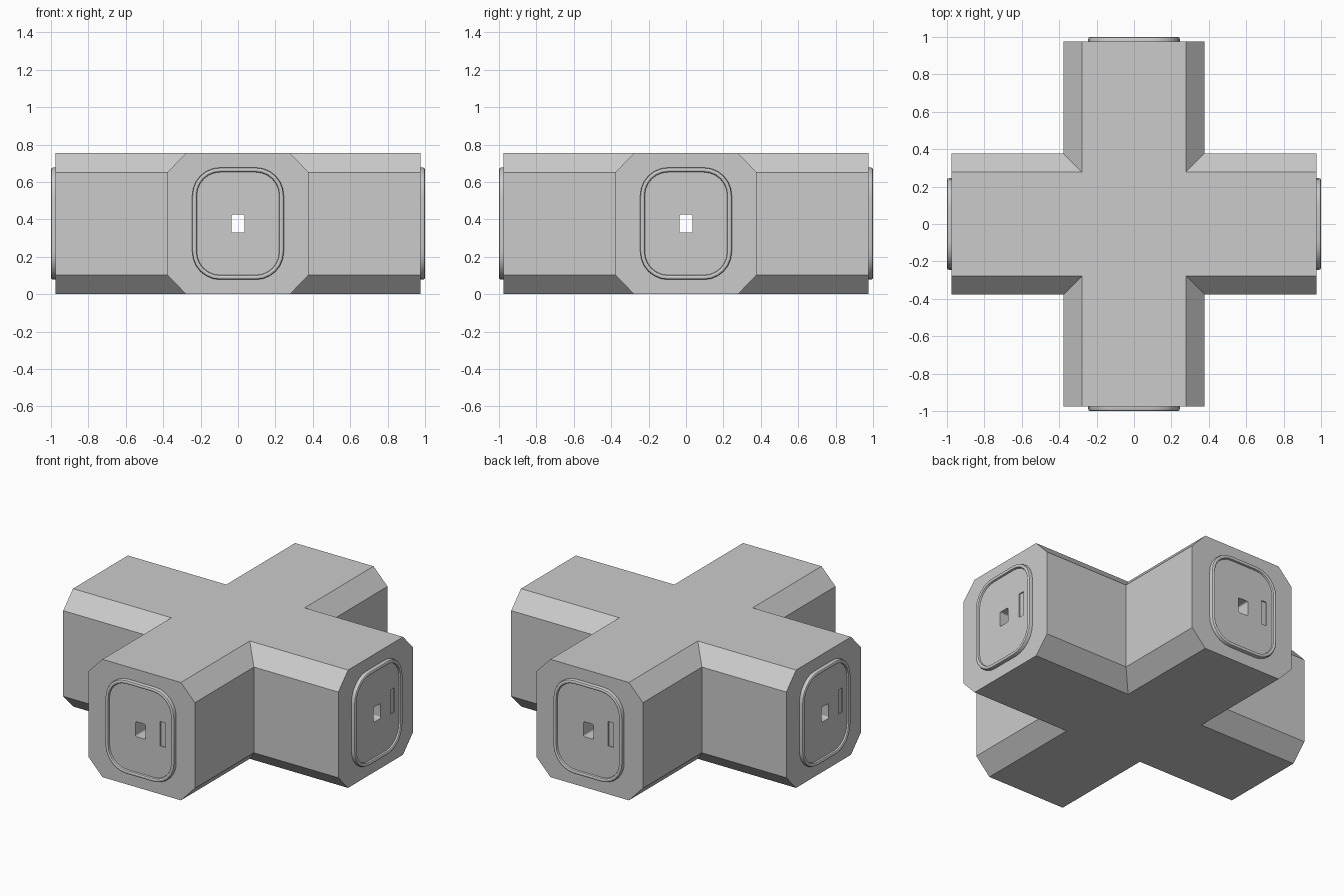
import bpy, bmesh, math

if "Cube" in bpy.data.objects:
    bpy.data.objects.remove(bpy.data.objects["Cube"])

H = 0.755          # total height
MID = H / 2
END = 0.975        # reach of the arms, before the collars

grey = bpy.data.materials.new("plain grey")
grey.diffuse_color = (0.6, 0.6, 0.6, 1)
grey.use_nodes = True
grey.node_tree.nodes["Principled BSDF"].inputs["Base Color"].default_value = grey.diffuse_color


def loft(name, rings, closed=False):
    """Skin equal-length rings; cap the ends or join last to first."""
    bm = bmesh.new()
    vs = [[bm.verts.new(p) for p in r] for r in rings]
    n = len(rings[0])
    pairs = list(zip(vs, vs[1:])) + ([(vs[-1], vs[0])] if closed else [])
    for a, b in pairs:
        for i in range(n):
            j = (i + 1) % n
            bm.faces.new((a[i], a[j], b[j], b[i]))
    if not closed:
        bm.faces.new(vs[0])
        bm.faces.new(vs[-1])
    bmesh.ops.recalc_face_normals(bm, faces=bm.faces)
    bmesh.ops.dissolve_limit(bm, angle_limit=0.001, verts=bm.verts,
                             edges=bm.edges) if not closed else None
    mesh = bpy.data.meshes.new(name)
    bm.to_mesh(mesh)
    bm.free()
    mesh.materials.append(grey)
    ob = bpy.data.objects.new(name, mesh)
    bpy.context.collection.objects.link(ob)
    return ob


def cross(w, z):
    """Plus-shaped outline with arm half width w."""
    pts = []
    for k in range(4):
        c, s = [(1, 0), (0, 1), (-1, 0), (0, -1)][k]
        for x, y in ((END, -w), (END, w), (w, w)):
            pts.append((x * c - y * s, x * s + y * c, z))
    return pts


def rounded(hw, hh, r, d, seg=6):
    """Rounded rectangle facing the front at distance d."""
    pts = []
    for k, (sx, sz) in enumerate(((1, 1), (-1, 1), (-1, -1), (1, -1))):
        for i in range(seg + 1):
            a = math.pi / 2 * (k + i / seg)
            pts.append((sx * (hw - r) + r * math.cos(a), -d,
                        MID + sz * (hh - r) + r * math.sin(a)))
    return pts


def cut(ob, cutter):
    """Subtract the cutter for good and remove it."""
    m = ob.modifiers.new("cut", "BOOLEAN")
    m.operation, m.solver, m.object = "DIFFERENCE", "EXACT", cutter
    bpy.ops.object.select_all(action="DESELECT")
    ob.select_set(True)
    bpy.context.view_layer.objects.active = ob
    bpy.ops.object.modifier_apply(modifier=m.name)
    bpy.data.objects.remove(cutter)


def box(name, x0, x1, y0, y1, z0, z1):
    return loft(name, [[(x0, y0, z), (x1, y0, z), (x1, y1, z), (x0, y1, z)]
                       for z in (z0, z1)])


# Cross body with chamfered long edges
body = loft("cross_body", [cross(0.278, 0), cross(0.377, 0.103),
                           cross(0.377, H - 0.103), cross(0.278, H)])

# Narrow tunnels running through both pairs of arms
HW, HH, HR = 0.036, 0.048, 0.01
tunnel = loft("tunnel_cutter", [rounded(HW, HH, HR, 1.2), rounded(HW, HH, HR, -1.2)])
cut(body, tunnel)
tunnel = loft("tunnel_cutter", [[(-y, x, z) for x, y, z in rounded(HW, HH, HR, d)]
                                for d in (1.2, -1.2)])
cut(body, tunnel)

# End collar: raised rounded rim around a lower panel with a centre hole
steps = [(0.0, 0.974), (0.0, 0.988), (0.003, 0.996), (0.009, 1.0),
         (0.016, 1.0), (0.022, 0.996), (0.025, 0.986)]
rings = [rounded(0.245 - i, 0.30 - i, 0.15 - i, d) for i, d in steps]
rings += [rounded(HW, HH, HR, 0.986), rounded(HW, HH, HR, 0.974)]
collar = loft("end_collar", rings, closed=True)

# Shallow slot beside the hole
cut(collar, box("slot_cutter", 0.138, 0.178, -1.1, -0.979, 0.315, 0.472))
bpy.ops.object.select_all(action="DESELECT")
collar.select_set(True)
bpy.context.view_layer.objects.active = collar
bpy.ops.object.shade_smooth_by_angle(angle=math.radians(35))

# One collar on each arm
for k in range(1, 4):
    c = collar.copy()
    c.name = "end_collar_%d" % (k + 1)
    c.rotation_euler.z = k * math.pi / 2
    bpy.context.collection.objects.link(c)
